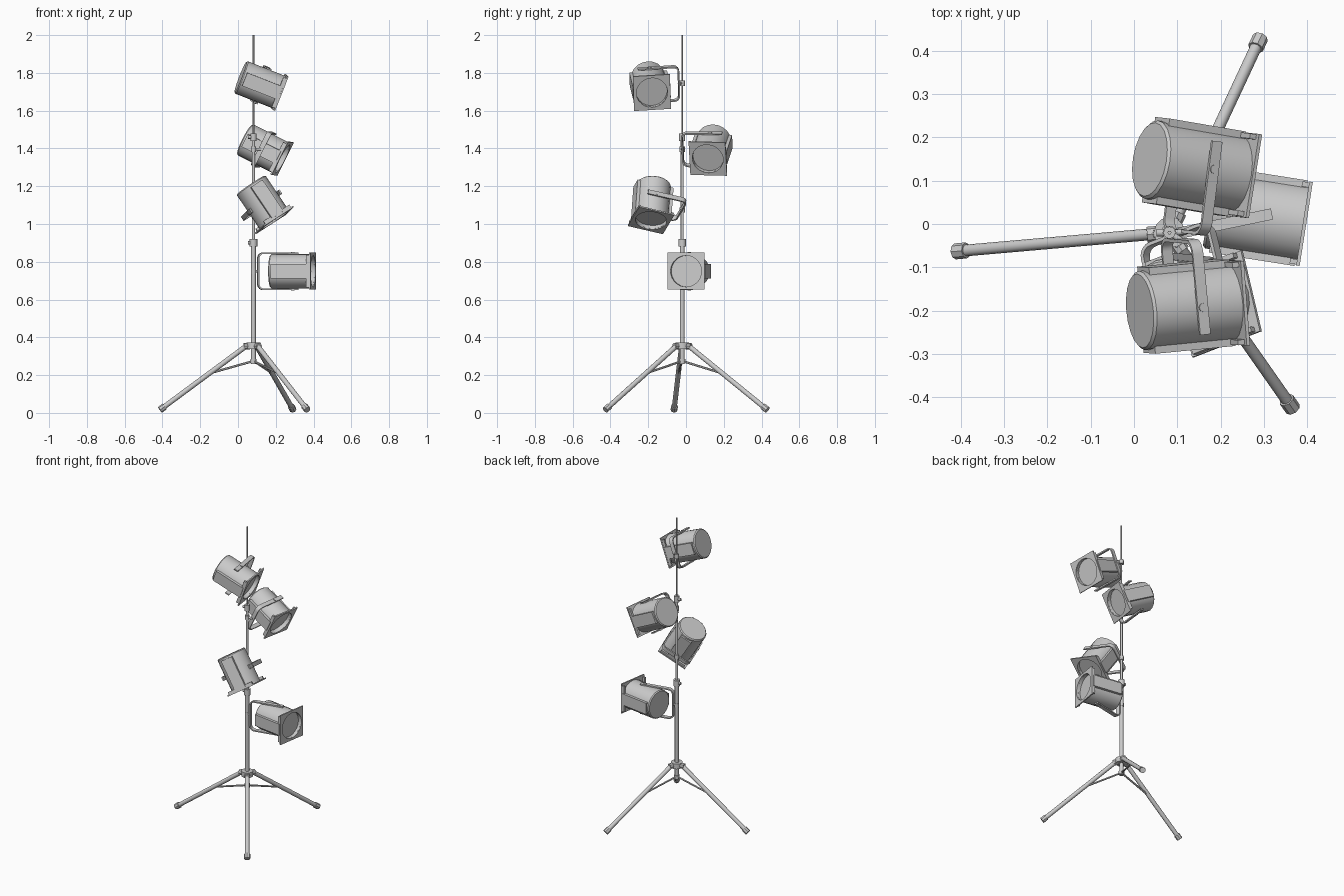
import bpy, bmesh, math
from mathutils import Vector, Matrix

if "Cube" in bpy.data.objects:
    bpy.data.objects.remove(bpy.data.objects["Cube"])

PX, PY = 0.082, -0.02          # stand axis


def finish(bm, name, mat=None, smooth=True):
    bmesh.ops.remove_doubles(bm, verts=bm.verts, dist=1e-5)
    bmesh.ops.recalc_face_normals(bm, faces=bm.faces)
    me = bpy.data.meshes.new(name)
    bm.to_mesh(me)
    bm.free()
    ob = bpy.data.objects.new(name, me)
    bpy.context.collection.objects.link(ob)
    if mat:
        ob.matrix_world = mat
    if smooth:
        bpy.ops.object.select_all(action='DESELECT')
        ob.select_set(True)
        bpy.context.view_layer.objects.active = ob
        bpy.ops.object.shade_smooth_by_angle(angle=math.radians(35))
    return ob


def rod(name, a, b, r, segs=12):
    a, b = Vector(a), Vector(b)
    rot = (b - a).to_track_quat('Z', 'Y').to_matrix().to_4x4()
    bm = bmesh.new()
    bmesh.ops.create_cone(bm, cap_ends=True, segments=segs, radius1=r, radius2=r,
                          depth=(b - a).length, matrix=Matrix.Translation((a + b) / 2) @ rot)
    return finish(bm, name)


def box(name, centre, size, mat=None):
    bm = bmesh.new()
    bmesh.ops.create_cube(bm, size=1, matrix=Matrix.Translation(centre) @ Matrix.Diagonal((*size, 1)))
    return finish(bm, name, mat, False)


def grid_faces(bm, loops, closed):
    # quads between consecutive vertex loops
    for p, q in zip(loops, loops[1:]):
        n = len(p)
        for i in range(n if closed else n - 1):
            j = (i + 1) % n
            bm.faces.new((p[i], p[j], q[j], q[i]))


def lathe(name, profile, mat, segs=20):
    bm = bmesh.new()
    loops = [[bm.verts.new((r * math.cos(2 * math.pi * i / segs), r * math.sin(2 * math.pi * i / segs), z))
              for i in range(segs)] for r, z in profile]
    grid_faces(bm, loops, True)
    bm.faces.new(loops[0])
    bm.faces.new(loops[-1])
    return finish(bm, name, mat)


def holed_plate(name, half, r, z0, z1, mat, segs=32):
    bm = bmesh.new()
    ang = [2 * math.pi * i / segs for i in range(segs)]
    circ = [(r * math.cos(a), r * math.sin(a)) for a in ang]
    square = []
    for a in ang:
        k = half / max(abs(math.cos(a)), abs(math.sin(a)))
        square.append((k * math.cos(a), k * math.sin(a)))
    loops = [[bm.verts.new((x, y, z)) for x, y in ring]
             for ring, z in ((circ, z0), (square, z0), (square, z1), (circ, z1))]
    grid_faces(bm, loops + [loops[0]], True)
    return finish(bm, name, mat)


def u_path(reach, h, r, back):
    # half-rounded U in the (reach, height) plane
    pts = [(back, h)]
    for i in range(6):
        a = math.radians(90 - 18 * i)
        pts.append((reach - r + r * math.cos(a), h - r + r * math.sin(a)))
    return pts + [(x, -y) for x, y in reversed(pts)]


def yoke(name, reach, mat):
    t, w = 0.008, 0.013
    back = reach - 0.22
    outer = u_path(reach, 0.1, 0.032, back)
    inner = u_path(reach - t, 0.1 - t, 0.024, back)
    bm = bmesh.new()
    loops = [[bm.verts.new((x, y, z)) for x, y in p]
             for p, z in ((outer, w), (inner, w), (inner, -w), (outer, -w))]
    grid_faces(bm, loops + [loops[0]], False)
    for k in (0, -1):
        bm.faces.new([l[k] for l in loops])
    return finish(bm, name, mat)


def frame(x, y, z, origin):
    m = Matrix((x, y, z)).transposed().to_4x4()
    m.translation = origin
    return m


def lamp(tag, centre, axis, up, toward, reach):
    c, a = Vector(centre), Vector(axis).normalized()
    u = Vector(up)
    u = (u - a * u.dot(a)).normalized()
    m = frame(u.cross(a), u, a, c)
    # can with recessed lens
    lathe(tag + "_can", [(0.086, -0.228), (0.092, -0.222), (0.092, -0.006), (0.083, -0.006), (0.083, -0.025)], m)
    holed_plate(tag + "_front_plate", 0.098, 0.083, -0.008, 0.0, m)
    # side panels and filter runners
    for s, side in ((-1, "left"), (1, "right")):
        box(f"{tag}_{side}_panel", (s * 0.091, 0, -0.112), (0.018, 0.075, 0.2), m)
        box(f"{tag}_{side}_runner", (s * 0.09, 0, -0.016), (0.012, 0.17, 0.016), m)
    # yoke, pivots and clamp
    d = Vector(toward)
    d = (d - u * d.dot(u)).normalized()
    pivot = c - a * 0.11
    yoke(tag + "_yoke", reach, frame(d, u, d.cross(u), pivot))
    for s, side in ((-1, "lower"), (1, "upper")):
        rod(f"{tag}_{side}_pivot", pivot + u * s * 0.085, pivot + u * s * 0.103, 0.01)
    base = pivot + d * (reach - 0.004)
    on_pole = Vector((PX, PY, base.z))
    rod(tag + "_clamp_bolt", base, on_pole, 0.007)
    rod(tag + "_clamp", on_pole - Vector((0, 0, 0.014)), on_pole + Vector((0, 0, 0.014)), 0.014)


def upright(name, z0, z1, r, segs=12):
    rod(name, (PX, PY, z0), (PX, PY, z1), r, segs)


# telescopic pole and collars
upright("lower_pole", 0.26, 0.9, 0.0125)
upright("middle_pole", 0.9, 1.46, 0.008)
upright("top_pole", 1.46, 2.0, 0.0045, 8)
upright("hub", 0.338, 0.372, 0.036)
upright("brace_collar", 0.262, 0.285, 0.017)
for z, s, n in ((0.9, 0.02, "lower"), (1.46, 0.016, "upper")):
    upright(n + "_collar", z - 0.02, z + 0.02, s)
    rod(n + "_collar_knob", (PX - 0.03, PY, z), (PX, PY, z), 0.009)

# tripod legs, feet and braces
for i, deg in enumerate((65, 185, 305)):
    ca, sa = math.cos(math.radians(deg)), math.sin(math.radians(deg))

    def at(r, z):
        return Vector((PX + r * ca, PY + r * sa, z))
    top, foot = at(0.03, 0.36), at(0.497, 0.016)
    rod(f"leg_{i + 1}", top, foot, 0.0135)
    rod(f"foot_{i + 1}", top.lerp(foot, 0.945), foot, 0.0185, 8)
    rod(f"leg_hinge_{i + 1}", at(0.02, 0.353), at(0.052, 0.353), 0.018, 8)
    rod(f"brace_{i + 1}", at(0.01, 0.272), at(0.235, 0.209), 0.006, 6)

# four lamps: plate centre, aim, pivot axis, direction to the pole, yoke reach
lamp("top_lamp", (0.225, -0.18, 1.695), (0.92, 0.09, -0.36), (0.36, -0.03, 0.93), (-0.1, 1, 0.05), 0.157)
lamp("second_lamp", (0.237, 0.115, 1.345), (0.88, -0.15, -0.45), (0.45, -0.05, 0.89), (-0.13, -1, 0.0), 0.155)
lamp("third_lamp", (0.195, -0.185, 1.018), (0.557, -0.06, -0.83), (0.8, 0.31, 0.52), (-0.28, 0.93, -0.25), 0.165)
lamp("bottom_lamp", (0.398, 0.0, 0.75), (0.985, -0.155, 0.0), (0, 0, 1), (-0.97, -0.2, 0), 0.19)
